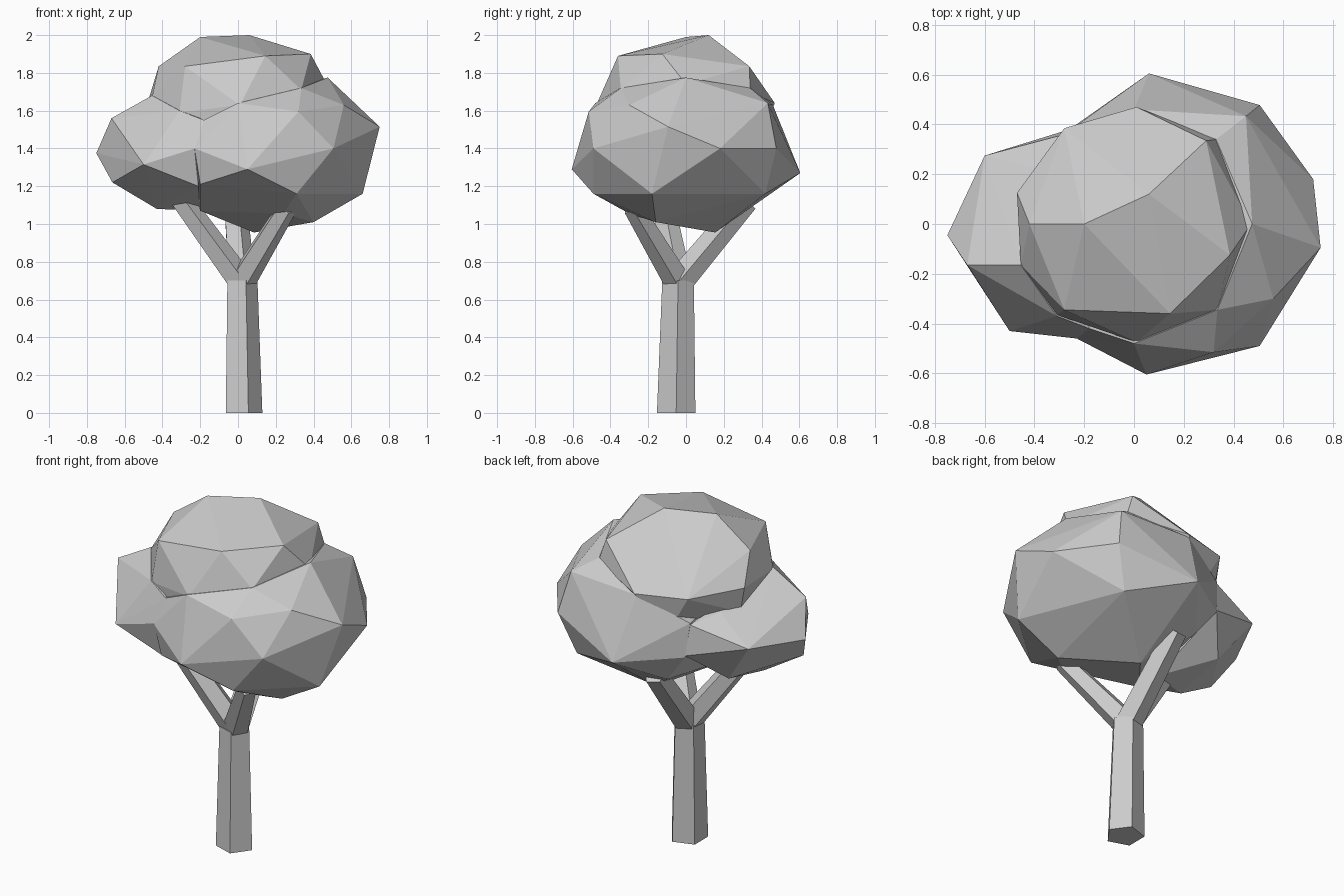
import bpy, bmesh
from math import pi, cos, sin
from mathutils import Vector


def finish(bm, name):
    bmesh.ops.recalc_face_normals(bm, faces=bm.faces)
    mesh = bpy.data.meshes.new(name)
    bm.to_mesh(mesh)
    bm.free()
    obj = bpy.data.objects.new(name, mesh)
    bpy.context.collection.objects.link(obj)
    return obj


def clump(name, points):
    """Faceted foliage clump: the convex hull of a few corner points."""
    bm = bmesh.new()
    for p in points:
        bm.verts.new(p)
    bmesh.ops.convex_hull(bm, input=bm.verts[:])
    loose = [v for v in bm.verts if not v.link_faces]
    bmesh.ops.delete(bm, geom=loose, context='VERTS')
    return finish(bm, name)


def limb(name, start, end, r0, r1, tilt=True):
    """Tapered five-sided limb from start to end."""
    start, end = Vector(start), Vector(end)
    axis = (end - start).normalized()
    rot = Vector((0, 0, 1)).rotation_difference(axis).to_matrix()
    bm = bmesh.new()
    rings = []
    for centre, r in ((start, r0), (end, r1)):
        ring = []
        for i in range(5):
            a = 2 * pi * i / 5
            offset = Vector((r * cos(a), r * sin(a), 0))
            ring.append(bm.verts.new(centre + (rot @ offset if tilt else offset)))
        rings.append(ring)
    low, high = rings
    for i in range(5):
        j = (i + 1) % 5
        bm.faces.new((low[i], low[j], high[j], high[i]))
    bm.faces.new(low[::-1])
    bm.faces.new(high)
    return finish(bm, name)


# Trunk and three branches
limb("trunk", (0.022, -0.052, 0), (0.015, -0.042, 0.70), 0.107, 0.088, tilt=False)
fork = (0.015, -0.04, 0.69)
limb("left_branch", fork, (-0.32, -0.13, 1.15), 0.075, 0.06)
limb("right_branch", fork, (0.26, -0.28, 1.09), 0.075, 0.055)
limb("back_branch", fork, (-0.02, 0.32, 1.12), 0.078, 0.065)

# Top foliage
clump("top_foliage", [
    (-0.20, 0, 1.99), (0.06, 0.12, 2.0), (0.385, -0.125, 1.90),
    (0.145, -0.36, 1.89), (-0.28, -0.345, 1.835), (-0.42, 0, 1.835),
    (0.29, 0.335, 1.835), (0.335, -0.345, 1.71), (0.01, -0.475, 1.63),
    (-0.455, -0.165, 1.67), (-0.47, 0.125, 1.67), (-0.28, 0.385, 1.65),
    (0.01, 0.47, 1.64), (0.47, 0.0, 1.74), (-0.44, 0.12, 1.52),
    (-0.31, -0.365, 1.59), (-0.18, -0.40, 1.50), (-0.15, 0.38, 1.42),
    (0.335, 0.34, 1.70)])

# Large right foliage
clump("right_foliage", [
    (0.475, 0, 1.775), (0.56, -0.30, 1.63), (0.45, 0.433, 1.64),
    (0.32, -0.515, 1.595), (0.75, -0.095, 1.515), (0.72, 0.18, 1.40),
    (0.505, 0.478, 1.40), (0.505, -0.49, 1.40), (0.05, -0.605, 1.29),
    (0.06, 0.605, 1.27), (0.66, -0.18, 1.16), (0.31, -0.49, 1.16),
    (0.42, 0.42, 1.16), (0.40, -0.16, 1.01), (0.085, 0.155, 0.955),
    (0.24, -0.30, 1.055), (-0.2, -0.2, 1.07), (-0.2, -0.43, 1.21),
    (-0.13, 0.36, 1.13),
    (-0.26, 0.38, 1.30), (-0.28, 0.36, 1.50), (-0.23, -0.46, 1.40),
    (-0.18, -0.42, 1.55), (0.335, -0.345, 1.72), (0.33, 0.34, 1.72),
    (0.0, 0.46, 1.63), (0.0, -0.48, 1.64)])

# Smaller left foliage
clump("left_foliage", [
    (-0.455, -0.165, 1.68), (-0.67, -0.165, 1.56), (-0.75, -0.045, 1.375),
    (-0.60, 0.275, 1.40), (-0.50, -0.43, 1.315), (-0.23, -0.46, 1.40),
    (-0.665, -0.15, 1.22), (-0.43, -0.12, 1.08), (-0.42, 0.20, 1.15),
    (-0.21, -0.41, 1.20), (-0.20, -0.05, 1.07), (-0.31, -0.37, 1.60),
    (-0.38, 0.22, 1.54), (-0.18, -0.42, 1.55), (-0.26, 0.38, 1.31),
    (-0.28, 0.36, 1.49)])
